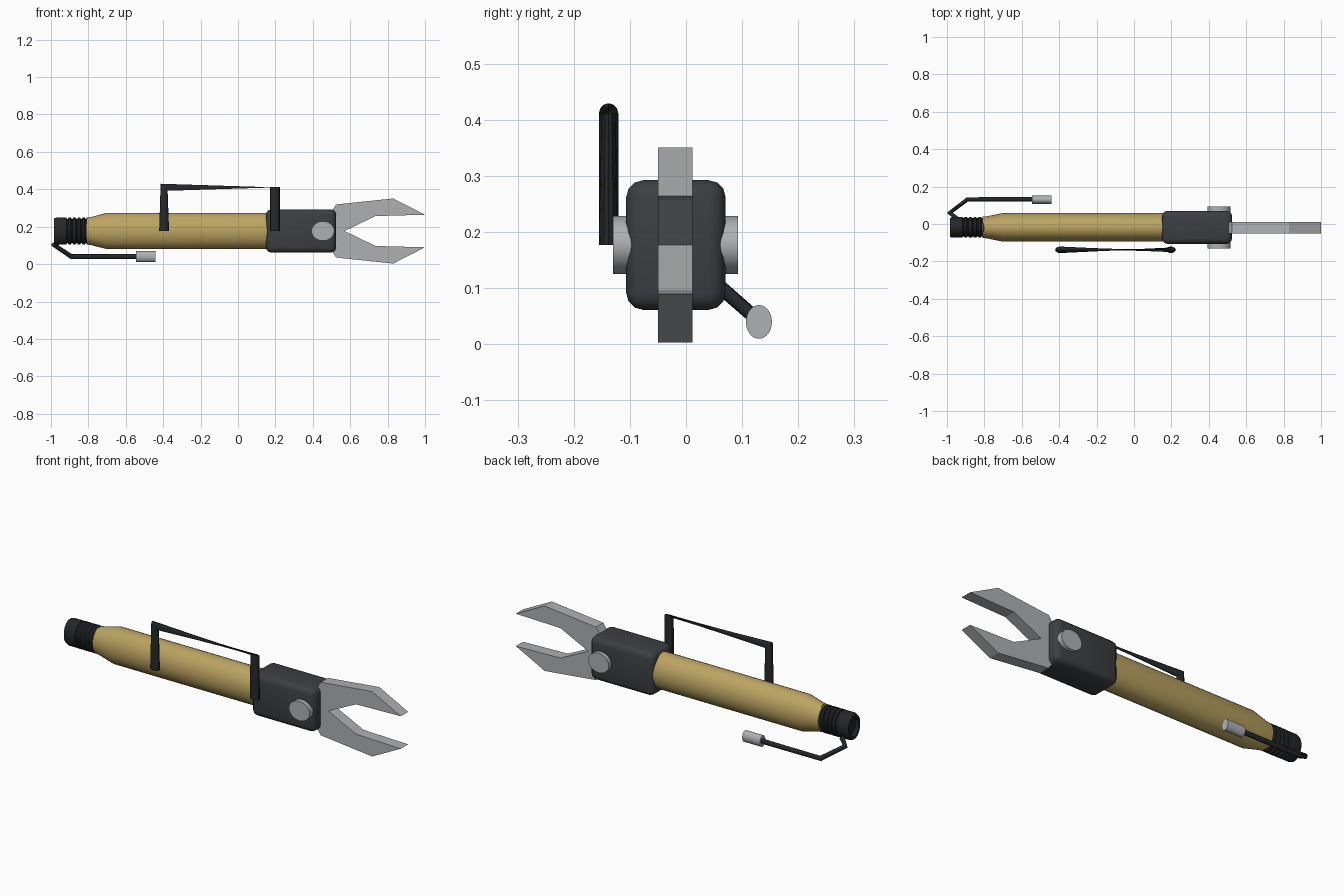
import bpy, bmesh, math
from mathutils import Vector

if "Cube" in bpy.data.objects:
    bpy.data.objects.remove(bpy.data.objects["Cube"])

CY, CZ = -0.018, 0.177      # main axis


def material(name, rgb):
    m = bpy.data.materials.new(name)
    m.diffuse_color = (*rgb, 1)
    m.use_nodes = True
    m.node_tree.nodes["Principled BSDF"].inputs["Base Color"].default_value = m.diffuse_color
    return m


BRASS = material("brass", (0.50, 0.37, 0.12))
DARK = material("dark_plastic", (0.045, 0.05, 0.055))
BLACK = material("black_rubber", (0.018, 0.021, 0.024))
STEEL = material("steel", (0.42, 0.44, 0.45))


def finish(name, bm, mat, smooth=True):
    bmesh.ops.recalc_face_normals(bm, faces=bm.faces[:])
    me = bpy.data.meshes.new(name)
    bm.to_mesh(me)
    bm.free()
    ob = bpy.data.objects.new(name, me)
    bpy.context.collection.objects.link(ob)
    me.materials.append(mat)
    if smooth:
        bpy.ops.object.select_all(action='DESELECT')
        ob.select_set(True)
        bpy.context.view_layer.objects.active = ob
        bpy.ops.object.shade_smooth_by_angle(angle=math.radians(35))
    return ob


def turned_x(name, profile, y, z, y_ratio, mat, n=32):
    """Elliptical turned part along x; profile is (x, z radius) pairs."""
    bm = bmesh.new()
    rings = []
    for x, r in profile:
        rings.append([bm.verts.new((x, y + y_ratio * r * math.cos(2 * math.pi * i / n),
                                    z + r * math.sin(2 * math.pi * i / n))) for i in range(n)])
    for a, b in zip(rings, rings[1:]):
        for i in range(n):
            j = (i + 1) % n
            bm.faces.new((a[i], a[j], b[j], b[i]))
    bm.faces.new(rings[0])
    bm.faces.new(rings[-1])
    return finish(name, bm, mat)


def swept(name, points, radius, y_ratio, mat, n=12):
    """Tube whose rings bisect each corner, flattened in y."""
    pts = [Vector(p) for p in points]
    bm = bmesh.new()
    rings = []
    side = None
    for k, p in enumerate(pts):
        t = Vector()
        if k:
            t += (p - pts[k - 1]).normalized()
        if k < len(pts) - 1:
            t += (pts[k + 1] - p).normalized()
        t.normalize()
        if side is None:
            side = t.cross(Vector((0, 1, 0))).normalized()
        side = (side - t * side.dot(t)).normalized()
        up = t.cross(side)
        ring = []
        for i in range(n):
            a = 2 * math.pi * i / n
            o = (side * math.cos(a) + up * math.sin(a)) * radius
            ring.append(bm.verts.new(p + Vector((o.x, o.y * y_ratio, o.z))))
        rings.append(ring)
    for a, b in zip(rings, rings[1:]):
        for i in range(n):
            j = (i + 1) % n
            bm.faces.new((a[i], a[j], b[j], b[i]))
    bm.faces.new(rings[0])
    bm.faces.new(rings[-1])
    return finish(name, bm, mat)


# Brass barrel with tapered rear
turned_x("barrel", [(-0.81, 0.072), (-0.79, 0.074), (-0.70, 0.097), (0.18, 0.097)],
         CY, CZ, 0.79, BRASS)

# Ribbed rear grip with a recessed end
grip = [(-0.965, 0.05), (-0.985, 0.05), (-0.985, 0.066), (-0.972, 0.072), (-0.918, 0.072)]
for i in range(5):
    x = -0.918 + i * 0.025
    grip += [(x + 0.004, 0.065), (x + 0.009, 0.065), (x + 0.012, 0.073), (x + 0.023, 0.073)]
grip.append((-0.79, 0.07))
turned_x("rear_grip", grip, CY, CZ, 0.76, BLACK)

# Rounded housing
bm = bmesh.new()
bmesh.ops.create_cube(bm, size=1)
for v in bm.verts:
    v.co = Vector((0.337 + v.co.x * 0.375, CY + v.co.y * 0.177, CZ + v.co.z * 0.231))
bmesh.ops.bevel(bm, geom=bm.edges[:], offset=0.03, segments=3, profile=0.5, affect='EDGES')
finish("jaw_housing", bm, DARK)

# Pivot pin through the housing
bm = bmesh.new()
bmesh.ops.create_cone(bm, cap_ends=True, segments=32, radius1=1, radius2=1, depth=1)
for v in bm.verts:
    x, y, z = v.co
    v.co = (0.454 + x * 0.061, -0.019 + z * 0.223, CZ + y * 0.052)
finish("pivot_pin", bm, STEEL)

# Jaws: half profile as (x, height from axis), mirrored
half = [(0.44, 0.0), (0.485, 0.085), (0.525, 0.142), (0.83, 0.174), (1.0, 0.087),
        (0.735, 0.080), (0.57, 0.0)]
for name, s in (("upper_jaw", 1), ("lower_jaw", -1)):
    bm = bmesh.new()
    face = bm.faces.new([bm.verts.new((x, -0.05, CZ + s * h)) for x, h in half])
    ext = bmesh.ops.extrude_face_region(bm, geom=[face])
    for v in ext["geom"]:
        if isinstance(v, bmesh.types.BMVert):
            v.co.y = 0.012
    finish(name, bm, STEEL, smooth=False)

# Side carrying handle
swept("carry_handle", [(-0.395, -0.138, 0.177), (-0.395, -0.138, 0.411),
                       (0.197, -0.138, 0.411), (0.197, -0.138, 0.177)],
      0.0265, 0.66, BLACK)

# Bent cable and its metal tip
swept("cable", [(-0.945, 0.028, 0.125), (-0.985, 0.06, 0.103),
                (-0.89, 0.132, 0.04), (-0.53, 0.132, 0.04)], 0.0135, 0.85, BLACK)
turned_x("cable_tip", [(-0.545, 0.03), (-0.44, 0.03)], 0.13, 0.04, 0.77, STEEL)
